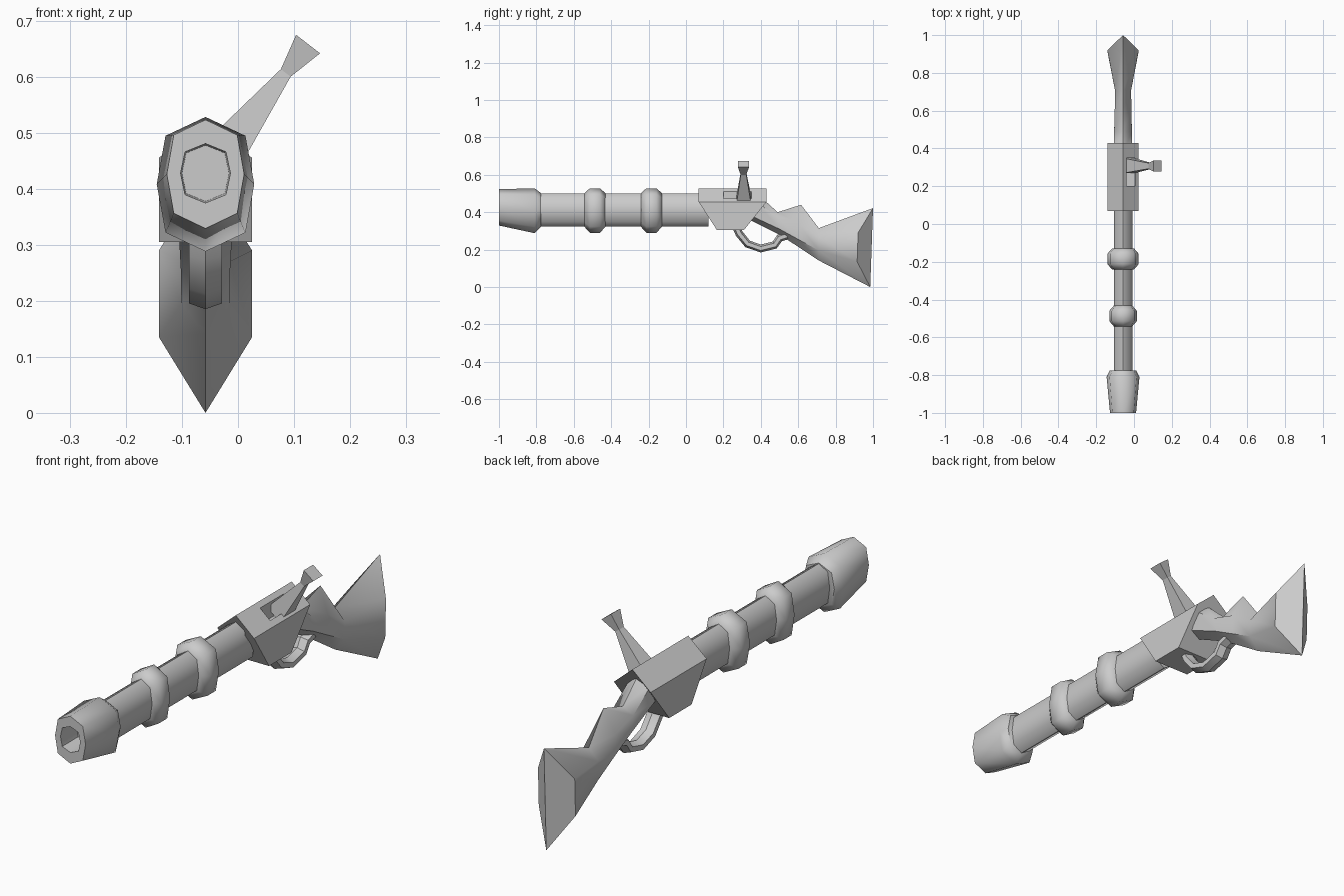
import bpy, bmesh, math
from mathutils import Vector

cube = bpy.data.objects.get("Cube")
if cube:
    bpy.data.objects.remove(cube, do_unlink=True)

AXIS_X = -0.058

metal = bpy.data.materials.new("plain grey")
metal.use_nodes = True
grey = (0.6, 0.6, 0.6, 1)
metal.diffuse_color = grey
metal.node_tree.nodes["Principled BSDF"].inputs["Base Color"].default_value = grey


def loft(name, rings, smooth=None):
    """Skin a list of equal-sized rings and cap both ends."""
    bm = bmesh.new()
    loops = [[bm.verts.new(p) for p in ring] for ring in rings]
    for a, b in zip(loops, loops[1:]):
        for i in range(len(a)):
            j = (i + 1) % len(a)
            bm.faces.new((a[i], a[j], b[j], b[i]))
    bm.faces.new(loops[0])
    bm.faces.new(loops[-1])
    bmesh.ops.recalc_face_normals(bm, faces=bm.faces)
    mesh = bpy.data.meshes.new(name)
    bm.to_mesh(mesh)
    bm.free()
    mesh.materials.append(metal)
    obj = bpy.data.objects.new(name, mesh)
    bpy.context.collection.objects.link(obj)
    if smooth:
        bpy.ops.object.select_all(action="DESELECT")
        obj.select_set(True)
        bpy.context.view_layer.objects.active = obj
        bpy.ops.object.shade_smooth_by_angle(angle=math.radians(smooth))
    return obj


def octagon(y, rx, rz, z):
    """Tall eight-sided section with a corner at the top."""
    cx, cz = rx * 0.82, rz * 0.72
    shape = [(0, rz), (cx, cz), (rx, 0), (cx, -cz), (0, -rz), (-cx, -cz), (-rx, 0), (-cx, cz)]
    return [(AXIS_X + x, y, z + dz) for x, dz in shape]


def tube(name, sections):
    return loft(name, [octagon(*s) for s in sections], 55)


# Barrel and its two bands
tube("barrel", [(-0.8, 0.049, 0.088, 0.412), (0.12, 0.049, 0.088, 0.412)])
for name, y, rx in (("front_band", -0.487, 0.073), ("rear_band", -0.185, 0.083)):
    tube(name, [(y - 0.056, rx - 0.025, 0.09, 0.412), (y - 0.027, rx, 0.119, 0.409),
                (y + 0.027, rx, 0.119, 0.409), (y + 0.056, rx - 0.025, 0.09, 0.412)])

# Flared muzzle with a recessed bore
tube("muzzle", [(-0.9, 0.042, 0.05, 0.4275), (-1.0, 0.0445, 0.053, 0.4275),
                (-1.0, 0.069, 0.097, 0.426), (-0.81, 0.087, 0.12, 0.408),
                (-0.775, 0.07, 0.09, 0.412)])

# Receiver: gabled roof, straight sides, narrowing towards the underside
levels = [(0.305, 0.165, 0.31, 0.083), (0.455, 0.068, 0.43, 0.083), (0.527, 0.068, 0.43, 0)]
front = [(s * w, f, z) for s, row in ((-1, levels), (1, levels[1::-1])) for z, f, b, w in row]
back = [(s * w, b, z) for s, row in ((-1, levels), (1, levels[1::-1])) for z, f, b, w in row]
receiver = loft("receiver", [[(AXIS_X + x, y, z) for x, y, z in r] for r in (front, back)])

# Bolt slot cut into the +x slope of the roof
slot = loft("slot_cutter", [[(x, y, z) for x, y in ((-0.04, 0.2), (0.005, 0.2),
                                                    (0.005, 0.35), (-0.04, 0.35))]
                            for z in (0.445, 0.6)])
cut = receiver.modifiers.new("slot", "BOOLEAN")
cut.operation = "DIFFERENCE"
cut.solver = "EXACT"
cut.object = slot
bpy.context.view_layer.objects.active = receiver
bpy.ops.object.modifier_apply(modifier=cut.name)
bpy.data.objects.remove(slot, do_unlink=True)

# Bolt handle: square taper that flares into a knob
start, tip = Vector((-0.028, 0.309, 0.46)), Vector((0.125, 0.307, 0.658))
along = (tip - start).normalized()
side = Vector((0, 1, 0)).cross(along)


def square(t, wide, deep):
    c = start.lerp(tip, t)
    return [c + side * (wide * a) + Vector((0, deep * b, 0))
            for a, b in ((-1, -1), (1, -1), (1, 1), (-1, 1))]


loft("bolt_handle", [square(0, 0.038, 0.04), square(0.74, 0.011, 0.015), square(1, 0.027, 0.03)])


# Stock: six-sided sections with a ridge on top and a keel below
def stock_ring(top, upper, lower, bottom, w):
    pts = [(0, *top), (w, *upper), (w, *lower), (0, *bottom), (-w, *lower), (-w, *upper)]
    return [(AXIS_X + x, y, z) for x, y, z in pts]


stock = [
    stock_ring((0.38, 0.5), (0.37, 0.46), (0.35, 0.38), (0.34, 0.36), 0.048),
    stock_ring((0.49, 0.40), (0.49, 0.375), (0.5, 0.31), (0.5, 0.28), 0.047),
    stock_ring((0.615, 0.44), (0.60, 0.34), (0.60, 0.255), (0.6, 0.215), 0.044),
    stock_ring((0.71, 0.315), (0.71, 0.27), (0.71, 0.195), (0.71, 0.142), 0.043),
    stock_ring((1.0, 0.422), (0.92, 0.29), (0.915, 0.135), (0.985, 0.0), 0.083),
]
butt_edge = [(AXIS_X, y, z) for _, y, z in stock[-1]]
for i, j in ((1, 0), (2, 3), (4, 3), (5, 0)):
    butt_edge[i] = Vector(butt_edge[j])
butt = loft("stock", stock + [butt_edge], 40)
bm = bmesh.new()
bm.from_mesh(butt.data)
bmesh.ops.remove_doubles(bm, verts=bm.verts, dist=0.0005)
bmesh.ops.dissolve_degenerate(bm, edges=bm.edges, dist=0.0005)
bm.to_mesh(butt.data)
bm.free()

# Trigger guard: six-sided tube swept along a bent path
path = [Vector((0, y, z)) for y, z in ((0.265, 0.33), (0.285, 0.285), (0.33, 0.23), (0.40, 0.206),
                                       (0.475, 0.225), (0.50, 0.262), (0.54, 0.275))]
rings = []
for i, p in enumerate(path):
    d = (path[min(i + 1, len(path) - 1)] - path[max(i - 1, 0)]).normalized()
    normal = Vector((0, -d.z, d.y))
    rings.append([p + Vector((AXIS_X + 0.034 * math.sin(a), 0, 0)) + normal * (0.021 * math.cos(a))
                  for a in (k * math.pi / 3 for k in range(6))])
loft("trigger_guard", rings, 35)
